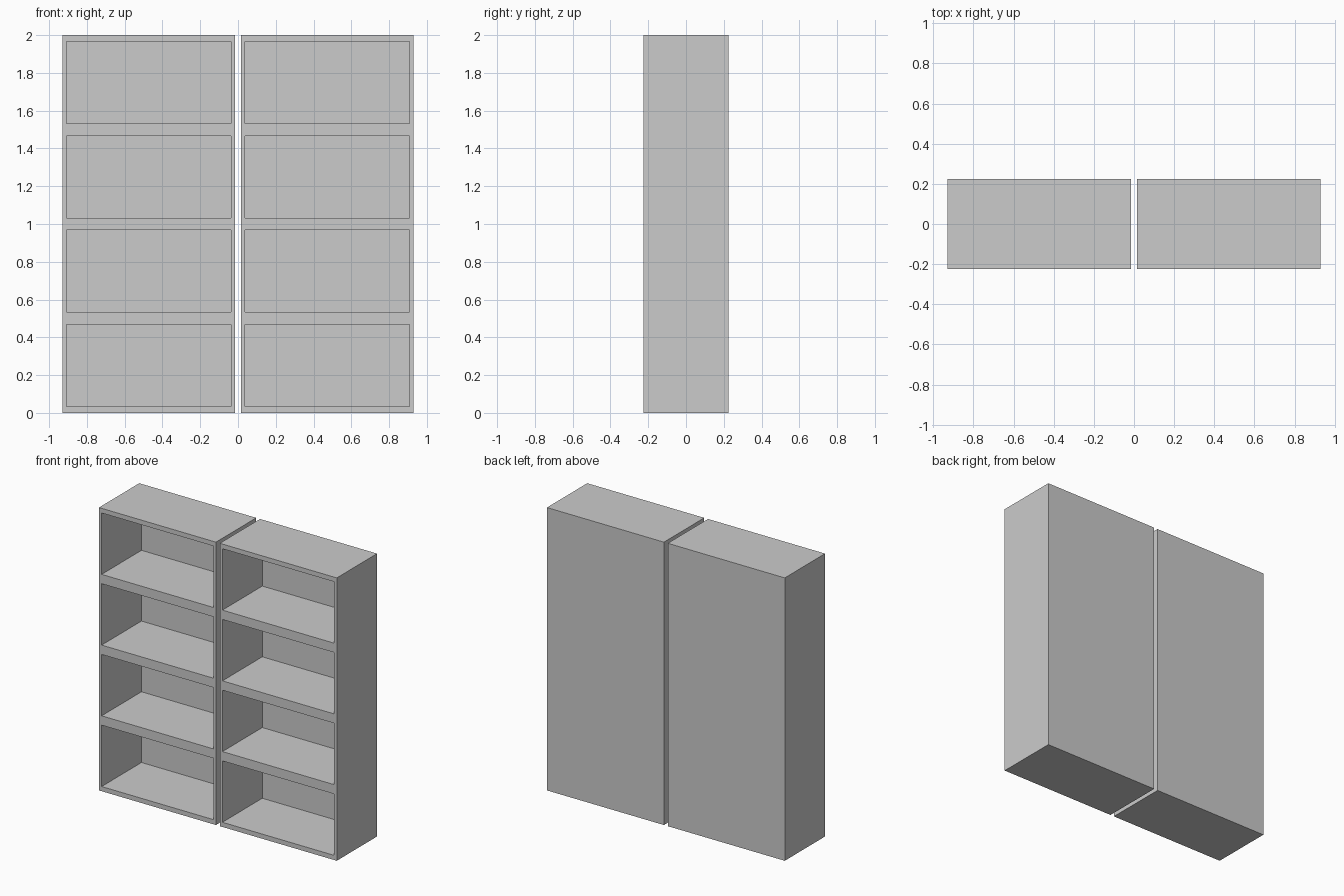
import bpy
import bmesh
from mathutils import Matrix, Vector

if "Cube" in bpy.data.objects:
    bpy.data.objects.remove(bpy.data.objects["Cube"])

WIDTH, DEPTH, HEIGHT = 0.915, 0.45, 2.0
GAP = 0.015           # half the space between the two bookcases
SIDE, SHELF = 0.021, 0.033   # side wall and half shelf thickness
BACK = 0.005          # thin back panel
BAYS = 4


def boxes(name, bounds):
    """One mesh object made of separate boxes, each given by two corners."""
    bm = bmesh.new()
    for lo, hi in bounds:
        lo, hi = Vector(lo), Vector(hi)
        size = hi - lo
        matrix = Matrix.Translation((lo + hi) / 2) @ Matrix.Diagonal((*size, 1))
        bmesh.ops.create_cube(bm, size=1, matrix=matrix)
    mesh = bpy.data.meshes.new(name)
    bm.to_mesh(mesh)
    bm.free()
    obj = bpy.data.objects.new(name, mesh)
    bpy.context.collection.objects.link(obj)
    return obj


bay = HEIGHT / BAYS
for label, x0 in (("left", -GAP - WIDTH), ("right", GAP)):
    # solid case
    case = boxes(label + "_bookcase",
                 [((x0, -DEPTH / 2, 0), (x0 + WIDTH, DEPTH / 2, HEIGHT))])

    # open compartments, cut from the front
    cutter = boxes(label + "_compartment_cutter", [
        ((x0 + SIDE, -DEPTH / 2 - 0.1, i * bay + SHELF),
         (x0 + WIDTH - SIDE, DEPTH / 2 - BACK, (i + 1) * bay - SHELF))
        for i in range(BAYS)])
    cutter.hide_render = True
    cutter.hide_set(True)

    cut = case.modifiers.new("compartments", 'BOOLEAN')
    cut.operation = 'DIFFERENCE'
    cut.solver = 'EXACT'
    cut.object = cutter
